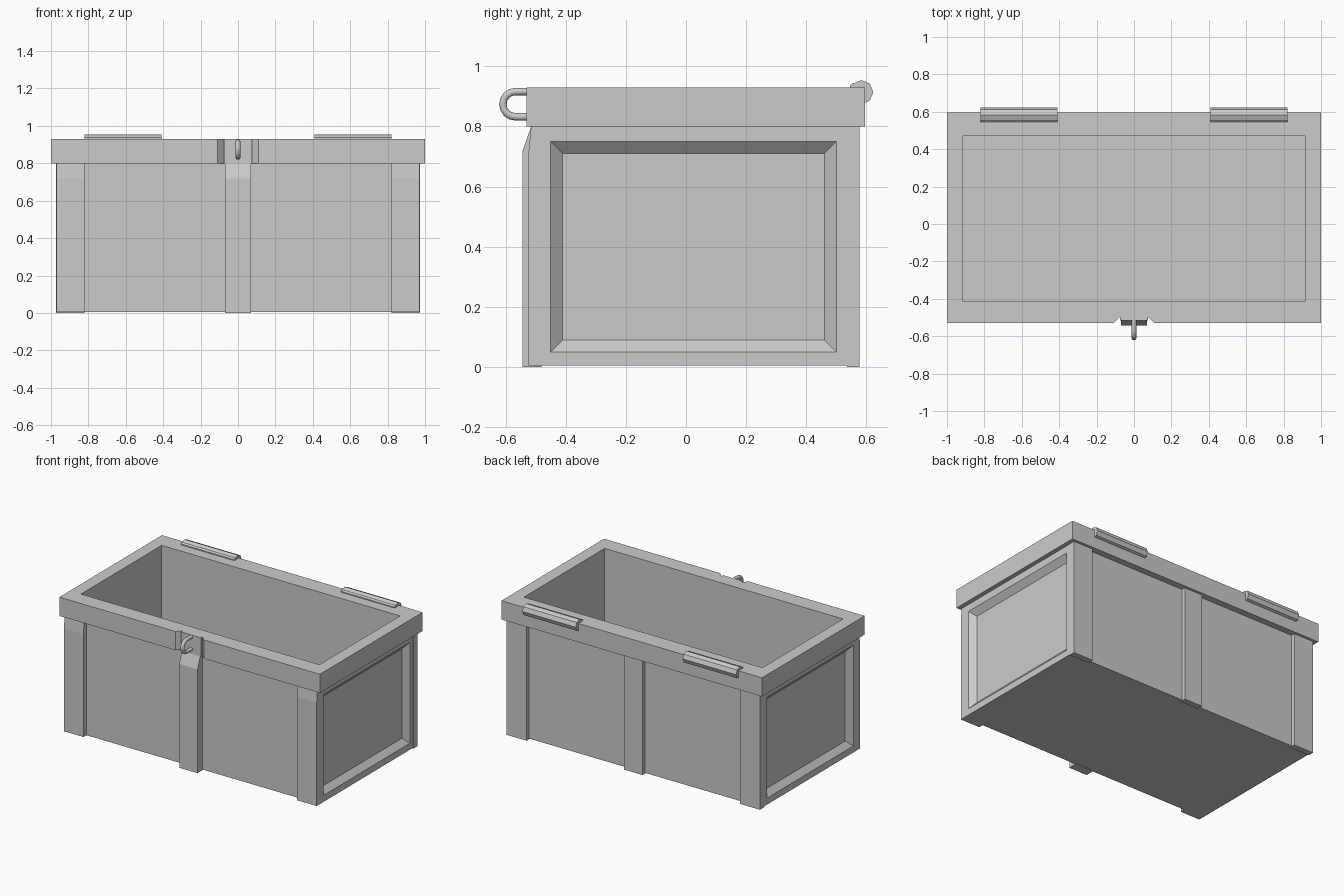
import bpy, bmesh, math

if "Cube" in bpy.data.objects:
    bpy.data.objects.remove(bpy.data.objects["Cube"])


def make(name, bm):
    bmesh.ops.recalc_face_normals(bm, faces=bm.faces[:])
    mesh = bpy.data.meshes.new(name)
    bm.to_mesh(mesh)
    bm.free()
    ob = bpy.data.objects.new(name, mesh)
    bpy.context.collection.objects.link(ob)
    return ob


def box_verts(bm, x0, x1, y0, y1, z0, z1):
    vs = bmesh.ops.create_cube(bm, size=1)["verts"]
    for v in vs:
        v.co = (x1 if v.co.x > 0 else x0, y1 if v.co.y > 0 else y0, z1 if v.co.z > 0 else z0)
    return vs


def profile_x(name, pts, x0, x1):
    """Extrude a (y, z) profile along x."""
    bm = bmesh.new()
    f = bm.faces.new([bm.verts.new((x0, y, z)) for y, z in pts])
    r = bmesh.ops.extrude_face_region(bm, geom=[f])
    for v in r["geom"]:
        if isinstance(v, bmesh.types.BMVert):
            v.co.x = x1
    return make(name, bm)


def inset_rect(bm, face, place):
    """Inset a face, then place each new corner from the sign of its offset."""
    c = face.calc_center_median()
    bmesh.ops.inset_region(bm, faces=[face], thickness=0.02)
    for v in face.verts:
        v.co = place(v.co - c)


def pick(bm, axis, sign):
    return max(bm.faces, key=lambda f: sign * f.calc_center_median()[axis])


# Open body: bevelled recesses in the end panels, hollow inside
IX, IY0, IY1, FLOOR = 0.915, -0.415, 0.47, 0.05
bm = bmesh.new()
box_verts(bm, -0.97, 0.97, -0.49, 0.55, 0.005, 0.80)
ends = [(pick(bm, 0, s), s) for s in (-1, 1)]
top = pick(bm, 2, 1)
for f, s in ends:
    inset_rect(bm, f, lambda d: (s * 0.97, 0.50 if d.y > 0 else -0.45, 0.75 if d.z > 0 else 0.05))
    inset_rect(bm, f, lambda d: (s * 0.935, 0.46 if d.y > 0 else -0.41, 0.71 if d.z > 0 else 0.09))
for z in (0.80, FLOOR):
    inset_rect(bm, top, lambda d: (IX if d.x > 0 else -IX, IY1 if d.y > 0 else IY0, z))
make("chest_body", bm)

# Rim with a notch at the front for the latch
half = [(0.075, -0.515), (0.075, -0.497), (0.11, -0.53), (1, -0.53), (1, 0.595)]
outline = half + [(-x, y) for x, y in reversed(half)]
bm = bmesh.new()
hole = [(-IX, IY0), (IX, IY0), (IX, IY1), (-IX, IY1)]
edges = []
for loop in (outline, hole):
    vs = [bm.verts.new((x, y, 0.80)) for x, y in loop]
    edges += [bm.edges.new((vs[i], vs[(i + 1) % len(vs)])) for i in range(len(vs))]
bmesh.ops.triangle_fill(bm, edges=edges, use_beauty=True)
bmesh.ops.dissolve_limit(bm, angle_limit=0.01, verts=bm.verts[:], edges=bm.edges[:])
r = bmesh.ops.extrude_face_region(bm, geom=bm.faces[:])
for v in r["geom"]:
    if isinstance(v, bmesh.types.BMVert):
        v.co.z = 0.93
make("chest_rim", bm)

# Front and back posts
centre = [(-0.48, 0), (-0.543, 0), (-0.543, 0.72), (-0.515, 0.80), (-0.48, 0.80)]
corner = [(-0.49, 0.005), (-0.523, 0.005), (-0.523, 0.72), (-0.515, 0.80), (-0.49, 0.80)]
back = [(0.535, 0), (0.577, 0), (0.577, 0.80), (0.535, 0.80)]
profile_x("front_centre_post", centre, -0.07, 0.07)
profile_x("back_centre_post", back, -0.07, 0.07)
for s, side in ((-1, "left"), (1, "right")):
    profile_x("front_post_" + side, corner, s * 0.82, s * 0.97)
    profile_x("back_post_" + side, back, s * 0.82, s * 0.972)

# Hinges: octagonal barrel with a short leaf on the rim
barrel = [(0.583 + 0.04 * math.cos(a), 0.914 + 0.04 * math.sin(a))
          for a in (math.radians(45 * i) for i in range(8))]
leaf = [(0.545, 0.925), (0.545, 0.937), (0.556, 0.945), (0.585, 0.945), (0.585, 0.925)]
for s, side in ((-1, "left"), (1, "right")):
    profile_x("hinge_barrel_" + side, barrel, s * 0.41, s * 0.82)
    profile_x("hinge_leaf_" + side, leaf, s * 0.41, s * 0.82)

# Latch loop: round bar bent into a U
R, CY, CZ = 0.042, -0.567, 0.874
path = [(-0.50, CZ + R)]
path += [(CY - R * math.sin(a), CZ + R * math.cos(a)) for a in (math.pi * i / 8 for i in range(9))]
path += [(-0.50, CZ - R)]
bm = bmesh.new()
rings = []
for i, (y, z) in enumerate(path):
    a = math.pi * min(max(i - 1, 0), 8) / 8
    ny, nz = -math.sin(a), math.cos(a)
    rings.append([bm.verts.new((0.013 * math.cos(t), y + ny * 0.013 * math.sin(t), z + nz * 0.013 * math.sin(t)))
                  for t in (math.tau * k / 10 for k in range(10))])
for p, q in zip(rings, rings[1:]):
    for k in range(10):
        bm.faces.new((p[k], p[(k + 1) % 10], q[(k + 1) % 10], q[k]))
bm.faces.new(rings[0])
bm.faces.new(rings[-1])
loop = make("latch_loop", bm)
bpy.context.view_layer.objects.active = loop
loop.select_set(True)
bpy.ops.object.shade_smooth_by_angle(angle=math.radians(50))
